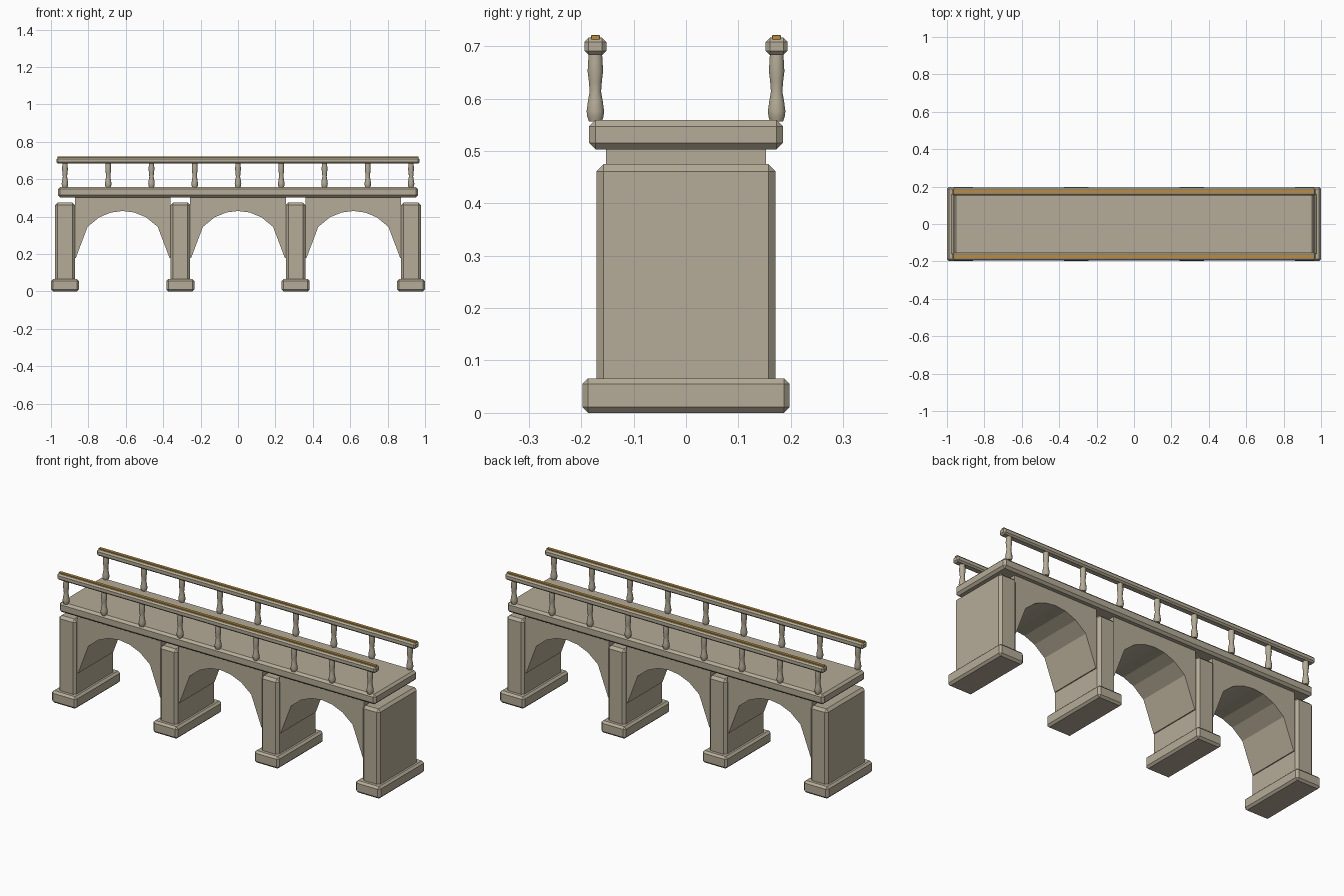
import bpy, bmesh, math

if "Cube" in bpy.data.objects:
    bpy.data.objects.remove(bpy.data.objects["Cube"])


def material(name, rgb):
    m = bpy.data.materials.new(name)
    m.diffuse_color = (*rgb, 1.0)
    m.use_nodes = True
    m.node_tree.nodes["Principled BSDF"].inputs["Base Color"].default_value = m.diffuse_color
    return m


STONE = material("pale_stone", (0.46, 0.41, 0.31))
GOLD = material("gilded_trim", (0.48, 0.27, 0.05))


def finish(bm, name, mat):
    bmesh.ops.recalc_face_normals(bm, faces=bm.faces)
    me = bpy.data.meshes.new(name)
    bm.to_mesh(me)
    bm.free()
    me.materials.append(mat)
    ob = bpy.data.objects.new(name, me)
    bpy.context.collection.objects.link(ob)
    return ob


def block(name, x, y, z0, z1, hx, hy, chamfer, mat=STONE):
    """Chamfered box given by centre, height range and half sizes."""
    bm = bmesh.new()
    bmesh.ops.create_cube(bm, size=1)
    for v in bm.verts:
        v.co = (x + v.co.x * 2 * hx, y + v.co.y * 2 * hy,
                (z0 + z1) / 2 + v.co.z * (z1 - z0))
    if chamfer:
        bmesh.ops.bevel(bm, geom=bm.edges[:], offset=chamfer, segments=1,
                        profile=0.5, affect='EDGES')
    return finish(bm, name, mat)


def arch(name, x, half, radius, spring, top, hy, steps=8):
    """Wall block with a faceted round opening, evenly stepped across its width."""
    curve = []
    for i in range(steps + 1):
        t = -1 + 2 * i / steps
        curve.append((x + radius * t, spring + radius * math.sqrt(max(0, 1 - t * t))))
    lower = [(x - half, spring)] + curve + [(x + half, spring)]
    bm = bmesh.new()
    grid = [[(bm.verts.new((px, s * hy, pz)), bm.verts.new((px, s * hy, top)))
             for px, pz in lower] for s in (-1, 1)]
    front, back = grid
    for i in range(len(lower) - 1):
        for row in grid:
            bm.faces.new((row[i][0], row[i + 1][0], row[i + 1][1], row[i][1]))
        for k in (0, 1):
            bm.faces.new((front[i][k], front[i + 1][k], back[i + 1][k], back[i][k]))
    for i in (0, -1):
        bm.faces.new((front[i][0], front[i][1], back[i][1], back[i][0]))
    # merge the wall faces into clean flat sides
    bmesh.ops.dissolve_limit(bm, angle_limit=0.01, verts=bm.verts[:], edges=bm.edges[:])
    return finish(bm, name, STONE)


# (radius, height) turned outline of a baluster
PROFILE = [(0.0130, 0.556), (0.0165, 0.566), (0.0175, 0.576), (0.0150, 0.594),
           (0.0115, 0.613), (0.0130, 0.632), (0.0155, 0.652), (0.0145, 0.670),
           (0.0135, 0.686)]


def baluster(name, x, y, sides=10):
    bm = bmesh.new()
    rings = []
    for r, z in PROFILE:
        rings.append([bm.verts.new((x + r * math.cos(math.tau * i / sides),
                                    y + r * math.sin(math.tau * i / sides), z))
                      for i in range(sides)])
    for a, b in zip(rings, rings[1:]):
        for i in range(sides):
            j = (i + 1) % sides
            bm.faces.new((a[i], a[j], b[j], b[i])).smooth = True
    bm.faces.new(rings[0])
    bm.faces.new(rings[-1])
    return finish(bm, name, STONE)


SPACING = 0.6167

# piers on footings
for n in range(4):
    px = (n - 1.5) * SPACING
    block(f"footing_{n + 1}", px, 0, 0, 0.066, 0.075, 0.198, 0.011)
    block(f"pier_{n + 1}", px, 0, 0.04, 0.475, 0.053, 0.171, 0.014)

# arches between the piers
for n in range(3):
    arch(f"arch_{n + 1}", (n - 1) * SPACING, 0.256, 0.25, 0.18, 0.51, 0.153)

# roadway
block("deck", 0, 0, 0.503, 0.559, 0.963, 0.185, 0.012)

# railings on both sides
for side, y in (("front", -0.173), ("back", 0.173)):
    for n in range(9):
        baluster(f"{side}_baluster_{n + 1}", (n - 4) * 0.2313, y)
    block(f"{side}_handrail", 0, y, 0.683, 0.716, 0.970, 0.021, 0.008)
    block(f"{side}_handrail_trim", 0, y, 0.712, 0.721, 0.965, 0.0085, 0.001, GOLD)
